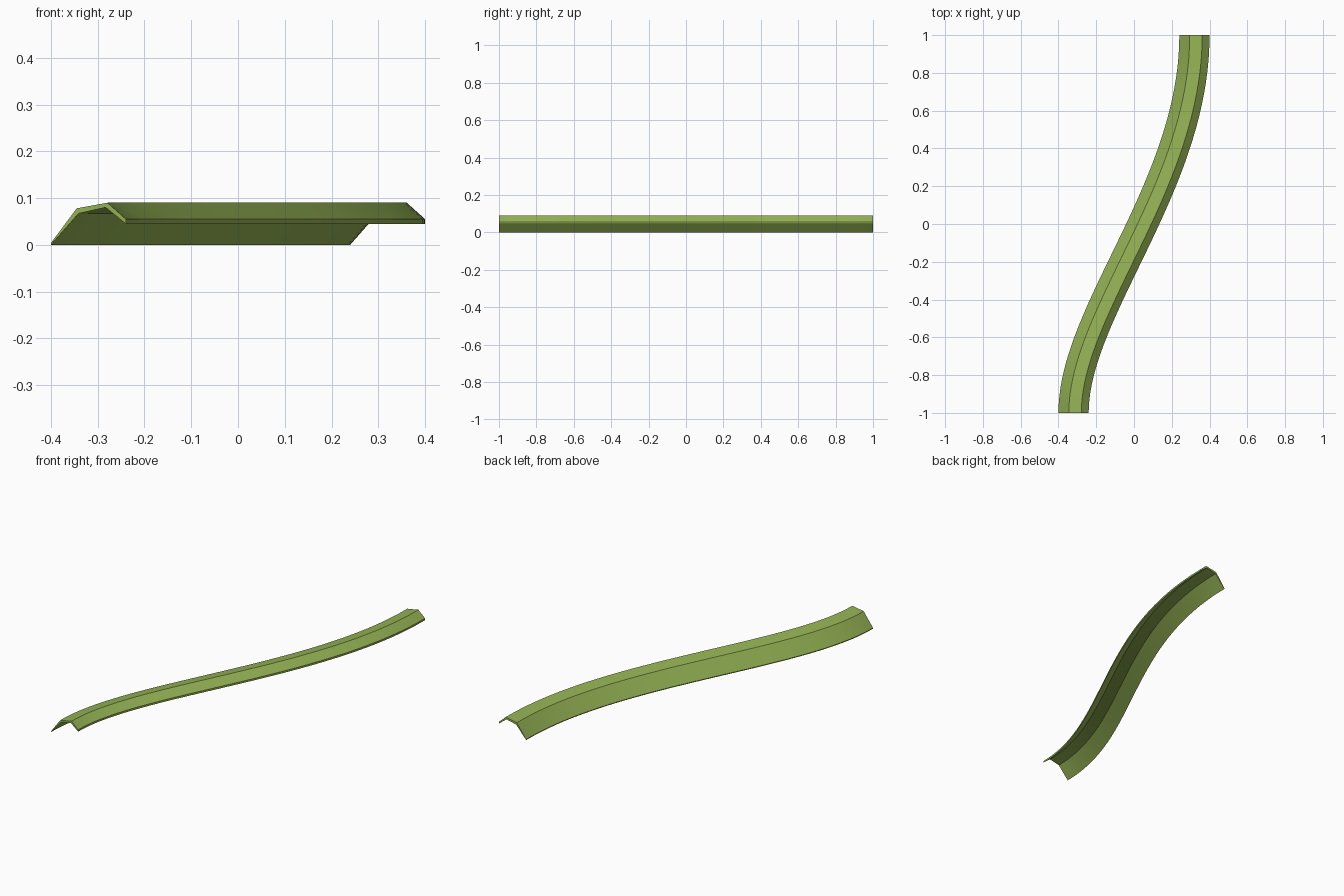
import bpy, bmesh
from mathutils import Vector

if "Cube" in bpy.data.objects:
    bpy.data.objects.remove(bpy.data.objects["Cube"])

# Bent strip cross-section (offset across the path, height), outer then inner side
PROFILE = [(-0.08, 0.004), (-0.025, 0.078), (0.041, 0.09), (0.08, 0.055),
           (0.08, 0.045), (0.037, 0.08), (-0.021, 0.067), (-0.08, 0.0)]
STEPS = 40
START_HANDLE, END_HANDLE = 0.54, 0.8

# S-shaped centre line as a cubic Bezier with both ends running along y
P = [Vector((-0.32, -1)), Vector((-0.32, -1 + START_HANDLE)),
     Vector((0.32, 1 - END_HANDLE)), Vector((0.32, 1))]


def point_and_tangent(t):
    s = 1 - t
    p = P[0]*s**3 + P[1]*3*s*s*t + P[2]*3*s*t*t + P[3]*t**3
    d = (P[1]-P[0])*s*s + (P[2]-P[1])*2*s*t + (P[3]-P[2])*t*t
    return p, d.normalized()


# Sweep the section along the centre line
bm = bmesh.new()
rings = []
for i in range(STEPS + 1):
    p, d = point_and_tangent(i / STEPS)
    side = Vector((d.y, -d.x))
    rings.append([bm.verts.new((p.x + side.x*o, p.y + side.y*o, z))
                  for o, z in PROFILE])
n = len(PROFILE)
for a, b in zip(rings, rings[1:]):
    for k in range(n):
        m = (k + 1) % n
        bm.faces.new((a[k], a[m], b[m], b[k]))

# End faces
bm.faces.new(rings[0])
bm.faces.new(rings[-1][::-1])
bmesh.ops.recalc_face_normals(bm, faces=bm.faces)

mesh = bpy.data.meshes.new("curved_strip")
bm.to_mesh(mesh)
bm.free()
strip = bpy.data.objects.new("curved_strip", mesh)
bpy.context.collection.objects.link(strip)

mat = bpy.data.materials.new("leaf_green")
mat.diffuse_color = (0.30, 0.45, 0.09, 1)
mat.use_nodes = True
mat.node_tree.nodes["Principled BSDF"].inputs["Base Color"].default_value = mat.diffuse_color
mesh.materials.append(mat)

# Smooth along the bend, crisp at the folds
bpy.context.view_layer.objects.active = strip
strip.select_set(True)
bpy.ops.object.shade_smooth_by_angle(angle=0.15)
